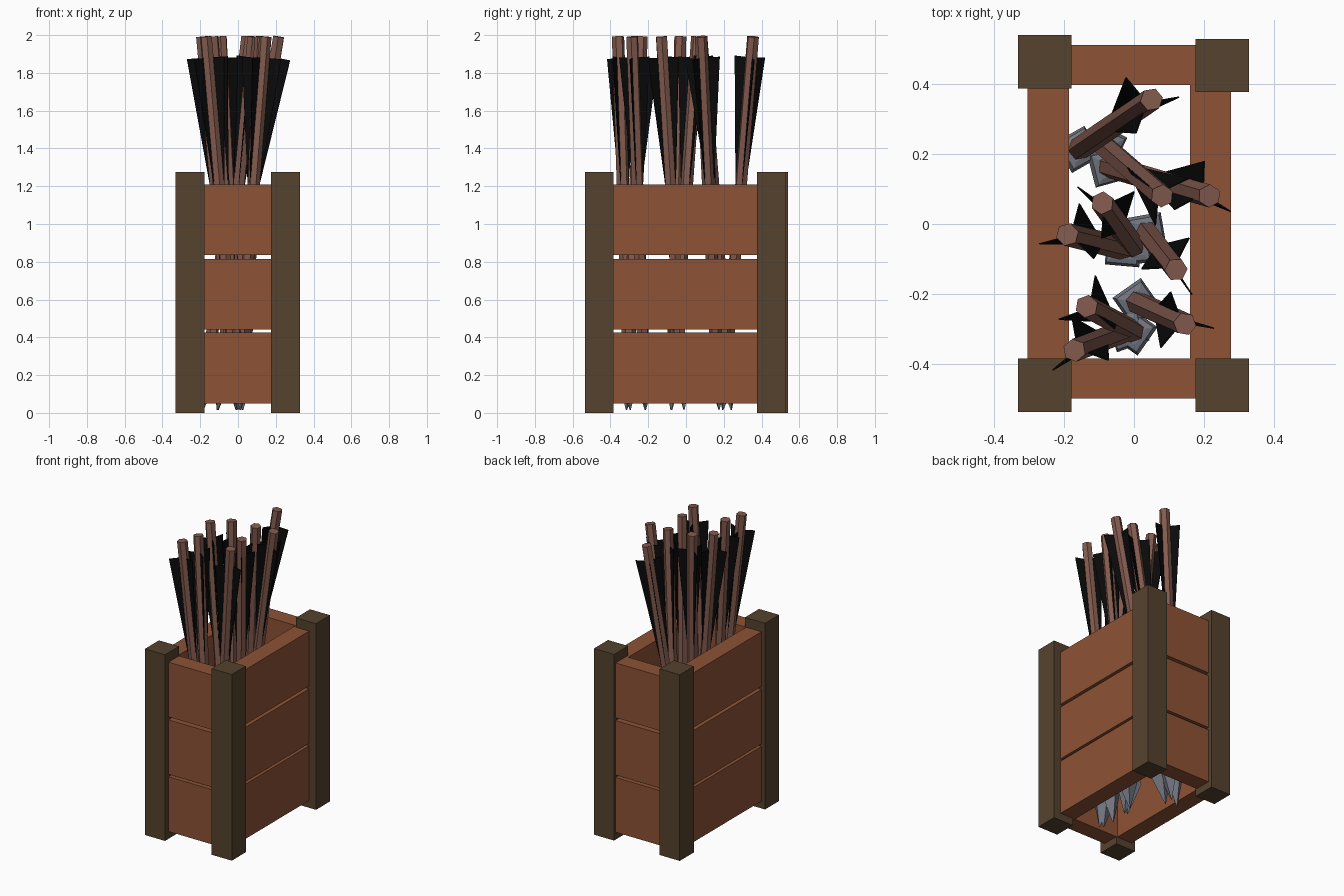
import bpy, bmesh, math
from mathutils import Vector, Matrix

if "Cube" in bpy.data.objects:
    bpy.data.objects.remove(bpy.data.objects["Cube"])


def material(name, rgb):
    m = bpy.data.materials.new(name)
    m.diffuse_color = (*rgb, 1)
    m.use_nodes = True
    m.node_tree.nodes["Principled BSDF"].inputs["Base Color"].default_value = m.diffuse_color
    return m


POST = material("dark_brown_wood", (0.091, 0.055, 0.027))
PLANK = material("red_brown_wood", (0.266, 0.085, 0.036))
SHAFT = material("shaft_wood", (0.225, 0.103, 0.076))
FEATHER = material("black_feather", (0.003, 0.003, 0.003))
STEEL = material("grey_steel", (0.17, 0.18, 0.216))


def finish(name, bm, mat, matrix=None):
    bmesh.ops.recalc_face_normals(bm, faces=bm.faces)
    me = bpy.data.meshes.new(name)
    bm.to_mesh(me)
    bm.free()
    me.materials.append(mat)
    ob = bpy.data.objects.new(name, me)
    if matrix:
        ob.matrix_world = matrix
    bpy.context.collection.objects.link(ob)
    return ob


def box(name, lo, hi, mat):
    lo, hi = Vector(lo), Vector(hi)
    bm = bmesh.new()
    bmesh.ops.create_cube(bm, size=1)
    for v in bm.verts:
        v.co = Vector([(lo[i] + hi[i]) / 2 + v.co[i] * (hi[i] - lo[i]) for i in range(3)])
    return finish(name, bm, mat)


def lathe(name, profile, sides, roll, mat, matrix):
    """Faceted solid from (radius, z) rings, capped at both ends."""
    bm = bmesh.new()
    rings = []
    for r, z in profile:
        rings.append([bm.verts.new((r * math.cos(roll + k * math.tau / sides),
                                    r * math.sin(roll + k * math.tau / sides), z))
                      for k in range(sides)])
    for a, b in zip(rings, rings[1:]):
        for k in range(sides):
            n = (k + 1) % sides
            bm.faces.new((a[k], a[n], b[n], b[k]))
    bm.faces.new(rings[0])
    bm.faces.new(rings[-1])
    return finish(name, bm, mat, matrix)


# Corner posts
for name, x, y in (("front_left", -0.33, -0.536), ("front_right", 0.176, -0.536),
                   ("back_left", -0.33, 0.387), ("back_right", 0.176, 0.376)):
    box("post_" + name, (x, y, 0), (x + 0.152, y + 0.152, 1.275), POST)

# Three rows of planks on each side
for i, (z0, z1) in enumerate(((0.05, 0.425), (0.442, 0.815), (0.835, 1.21))):
    box(f"plank_left_{i}", (-0.303, -0.40, z0), (-0.186, 0.40, z1), PLANK)
    box(f"plank_right_{i}", (0.16, -0.40, z0), (0.276, 0.40, z1), PLANK)
    box(f"plank_front_{i}", (-0.19, -0.498, z0), (0.19, -0.384, z1), PLANK)
    box(f"plank_back_{i}", (-0.19, 0.396, z0), (0.19, 0.51, z1), PLANK)


# Arrow: hexagonal shaft, square steel head, three tapered feathers
def arrow(i, tip, top, roll, head_roll):
    tip, top = Vector((*tip, 0.015)), Vector((*top, 1.992))
    axis = top - tip
    L = axis.length
    M = Matrix.Translation(tip) @ Vector((0, 0, 1)).rotation_difference(axis).to_matrix().to_4x4()
    roll, head_roll = math.radians(roll), math.radians(head_roll)
    lathe(f"arrow_shaft_{i}", [(0.033, 0.2), (0.033, L)], 6, roll, SHAFT, M)
    lathe(f"arrow_head_{i}", [(0.003, 0), (0.05, 0.15), (0.07, 0.22), (0.06, 0.245), (0.04, 0.25)],
          4, head_roll, STEEL, M)
    bm = bmesh.new()
    for k in range(3):
        a = roll + k * math.tau / 3
        out, side = Vector((math.cos(a), math.sin(a), 0)), Vector((-math.sin(a), math.cos(a), 0))
        sides = []
        for s in (-0.002, 0.002):
            sides.append([bm.verts.new(out * r + side * s + Vector((0, 0, z)))
                          for r, z in ((0.01, L - 1.02), (0.094, L - 0.112), (0.01, L - 0.112))])
        a_, b_ = sides
        bm.faces.new(a_)
        bm.faces.new(b_[::-1])
        for j in range(3):
            n = (j + 1) % 3
            bm.faces.new((a_[j], a_[n], b_[n], b_[j]))
    finish(f"arrow_feathers_{i}", bm, FEATHER, M)


ARROWS = (  # tip xy, top xy, feather roll, head roll
    ((-0.185, 0.195), (0.05, 0.355), 10, 75),
    ((-0.105, 0.24), (0.08, 0.08), 25, 20),
    ((-0.11, 0.175), (0.215, 0.08), -32, 60),
    ((0.01, -0.08), (-0.09, 0.06), 25, 50),
    ((-0.01, -0.075), (-0.19, -0.03), 75, 40),
    ((0.025, -0.01), (0.12, -0.13), 63, 55),
    ((0.015, -0.315), (-0.135, -0.235), 80, 10),
    ((-0.01, -0.215), (0.145, -0.285), -10, 80),
    ((0.0, -0.295), (-0.17, -0.36), 100, 65),
)
for i, a in enumerate(ARROWS):
    arrow(i, *a)
